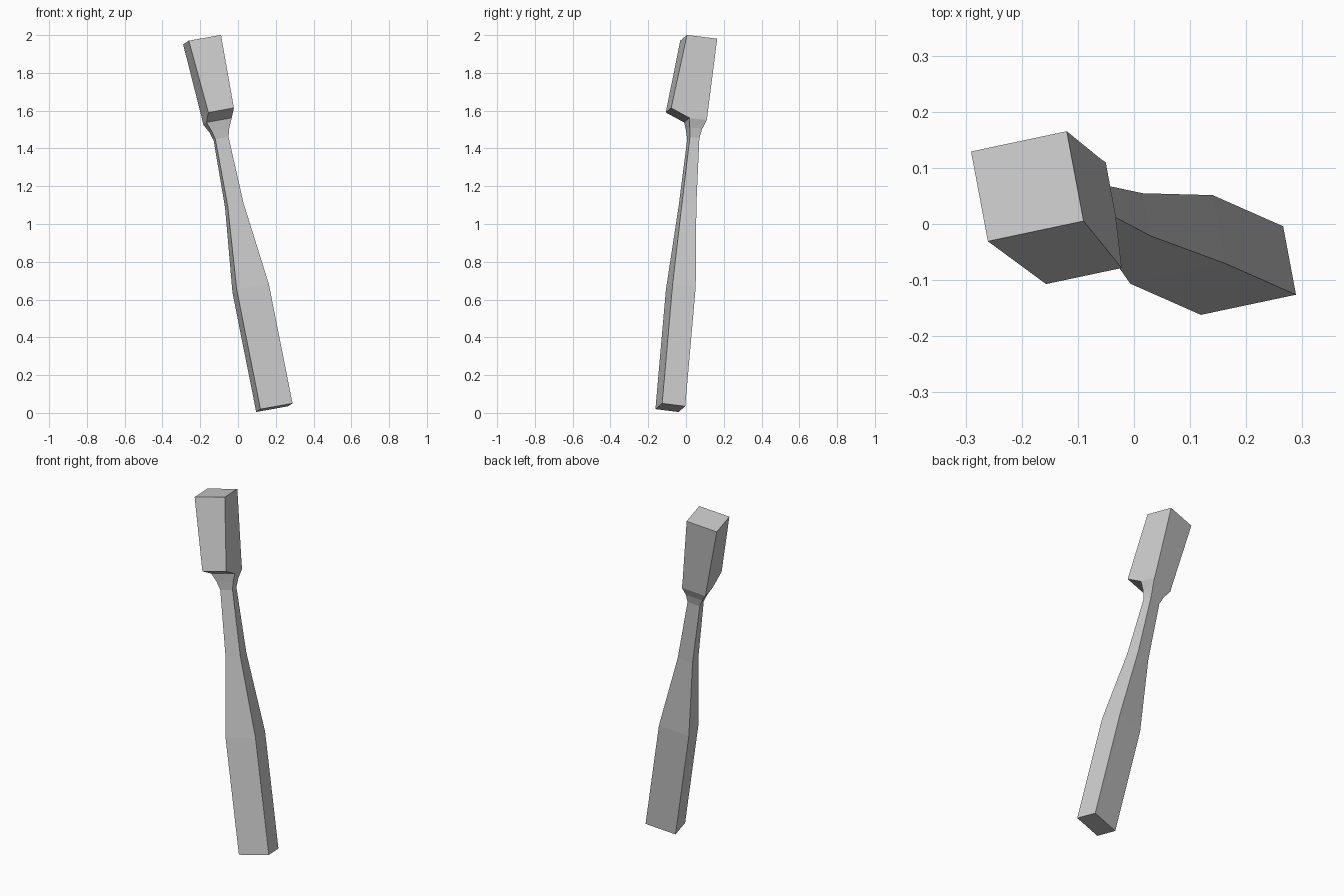
import bpy, bmesh
from mathutils import Matrix, Vector

cube = bpy.data.objects.get("Cube")
if cube:
    bpy.data.objects.remove(cube, do_unlink=True)

grey = bpy.data.materials.new("plain_grey")
grey.use_nodes = True
colour = (0.6, 0.6, 0.6, 1)
grey.diffuse_color = colour
grey.node_tree.nodes["Principled BSDF"].inputs["Base Color"].default_value = colour

# Square sections along the brush: height, half width, front y, back y
sections = [
    (0.0, 0.088, -0.0625, 0.0625),     # handle end
    (0.647, 0.088, -0.0625, 0.0625),   # grip
    (1.094, 0.0435, -0.042, 0.036),    # taper
    (1.457, 0.036, -0.029, 0.022),     # neck
    (1.505, 0.049, -0.037, 0.03),      # flare
    (1.552, 0.0695, -0.047, 0.047),    # head base
    (1.593, 0.07, -0.15, 0.0483),      # lower edge of bristles
    (1.991, 0.0885, -0.103, 0.061),    # head top
]


def loft(name, rows, material):
    bm = bmesh.new()
    rings = [[bm.verts.new(p) for p in
              ((-w, f, z), (w, f, z), (w, b, z), (-w, b, z))]
             for z, w, f, b in rows]
    for low, high in zip(rings, rings[1:]):
        for i in range(4):
            j = (i + 1) % 4
            bm.faces.new((low[i], low[j], high[j], high[i]))
    bm.faces.new(rings[0][::-1])
    bm.faces.new(rings[-1])
    bmesh.ops.recalc_face_normals(bm, faces=bm.faces)
    mesh = bpy.data.meshes.new(name)
    bm.to_mesh(mesh)
    bm.free()
    mesh.materials.append(material)
    obj = bpy.data.objects.new(name, mesh)
    bpy.context.collection.objects.link(obj)
    return obj


brush = loft("toothbrush", sections, grey)

# Lean the upright brush into its tilted pose
side = Vector((0.9635, 0.204, 0.1735)).normalized()
back = Vector((-0.183, 0.976, -0.122)).normalized()
up = side.cross(back).normalized()
pose = Matrix((side, back, up)).transposed().to_4x4()
pose.translation = (0.1925, -0.083, 0.0275)
brush.data.transform(pose)
